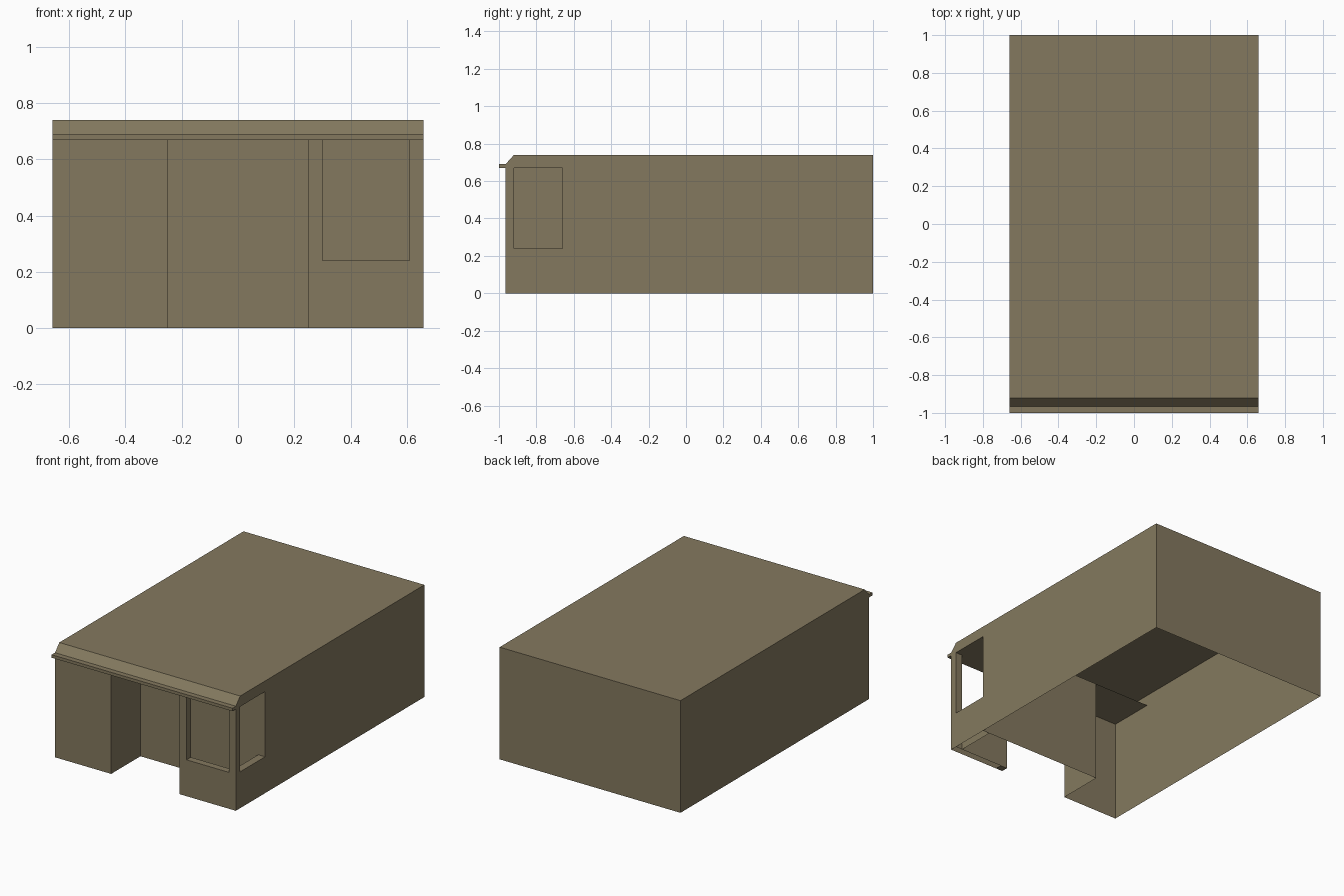
import bpy
from mathutils import Vector

if "Cube" in bpy.data.objects:
    bpy.data.objects.remove(bpy.data.objects["Cube"])

W = 0.66                       # half width
F, FI, P = -0.965, -0.92, -0.66   # front face, inner face of front wall, porch back
T = 0.05                       # wall thickness
SOFFIT, SILL, TOP = 0.67, 0.24, 0.74

stone = bpy.data.materials.new("olive_stone")
stone.diffuse_color = (0.231, 0.191, 0.114, 1)
stone.use_nodes = True
stone.node_tree.nodes["Principled BSDF"].inputs["Base Color"].default_value = stone.diffuse_color


def build(name, faces):
    """Make an object from (points, outward direction) pairs, sharing equal points."""
    verts, index, polys = [], {}, []
    for pts, out in faces:
        pts = [Vector(p) for p in pts]
        n = Vector((0, 0, 0))
        for a, b in zip(pts, pts[1:] + pts[:1]):
            n += a.cross(b)
        if n.dot(Vector(out)) < 0:
            pts.reverse()
        poly = []
        for p in pts:
            key = tuple(round(c, 4) for c in p)
            if key not in index:
                index[key] = len(verts)
                verts.append(key)
            poly.append(index[key])
        polys.append(poly)
    mesh = bpy.data.meshes.new(name)
    mesh.from_pydata(verts, [], polys)
    mesh.materials.append(stone)
    obj = bpy.data.objects.new(name, mesh)
    bpy.context.collection.objects.link(obj)
    return obj


def at_x(x, yz, out):
    return [(x, y, z) for y, z in yz], (out, 0, 0)


def at_y(y, xz, out):
    return [(x, y, z) for x, z in xz], (0, out, 0)


def at_z(z, x0, x1, y0, y1, out):
    return [(x0, y0, z), (x1, y0, z), (x1, y1, z), (x0, y1, z)], (0, 0, out)


def rect(a0, a1, b0, b1):
    return [(a0, b0), (a1, b0), (a1, b1), (a0, b1)]


# Roof slab, sloped front edge, lip and soffit swept across the width
profile = [(1, TOP), (FI, TOP), (F, 0.69), (-1, 0.69), (-1, SOFFIT), (P, SOFFIT)]
outs = [(0, 0, 1), (0, -1, 1), (0, 0, 1), (0, -1, 0), (0, 0, -1)]
build("roof", [
    ([(-W, *a), (W, *a), (W, *b), (-W, *b)], o)
    for a, b, o in zip(profile, profile[1:], outs)])

# Plain left wall and rear wall
edge = [(1, 0), (1, TOP), (FI, TOP), (F, 0.69), (-1, 0.69), (-1, SOFFIT), (F, SOFFIT)]
build("left_wall", [at_x(-W, edge + [(F, 0)], -1)])
build("rear_wall", [at_y(1, rect(-W, W, 0, TOP), 1)])

# Right wall with window opening, its reveals and inner lining
build("right_wall", [
    at_x(W, edge + [(FI, SOFFIT), (P, SOFFIT), (P, SILL), (P, 0)], 1),
    at_x(W, [(P, 0), (P, SILL), (FI, SILL), (FI, SOFFIT), (F, SOFFIT), (F, 0)], 1),
    at_z(SILL, W - T, W, FI, P, 1),
    at_x(W - T, rect(FI, P, 0, SILL), -1)])

# Low front wall with a corner post at each end
u_shape = [(0.25, 0), (W, 0), (W, SOFFIT), (W - T, SOFFIT), (W - T, SILL),
           (0.30, SILL), (0.30, SOFFIT), (0.25, SOFFIT)]
build("front_counter_wall", [
    at_y(F, u_shape, -1),
    at_y(FI, u_shape, 1),
    at_x(0.25, rect(F, FI, 0, SOFFIT), -1),
    at_x(0.30, rect(F, FI, SILL, SOFFIT), 1),
    at_x(W - T, rect(F, FI, SILL, SOFFIT), -1),
    at_z(SILL, 0.30, W - T, F, FI, 1),
    at_z(0, 0.25, 0.30, F, FI, -1)])

# Left front bay and the recessed porch behind it
build("left_front_wall", [
    at_y(F, rect(-W, -0.25, 0, SOFFIT), -1),
    at_x(-0.25, rect(F, P, 0, SOFFIT), 1)])
build("porch_back_wall", [at_y(P, rect(-0.25, W, 0, SOFFIT), -1)])
